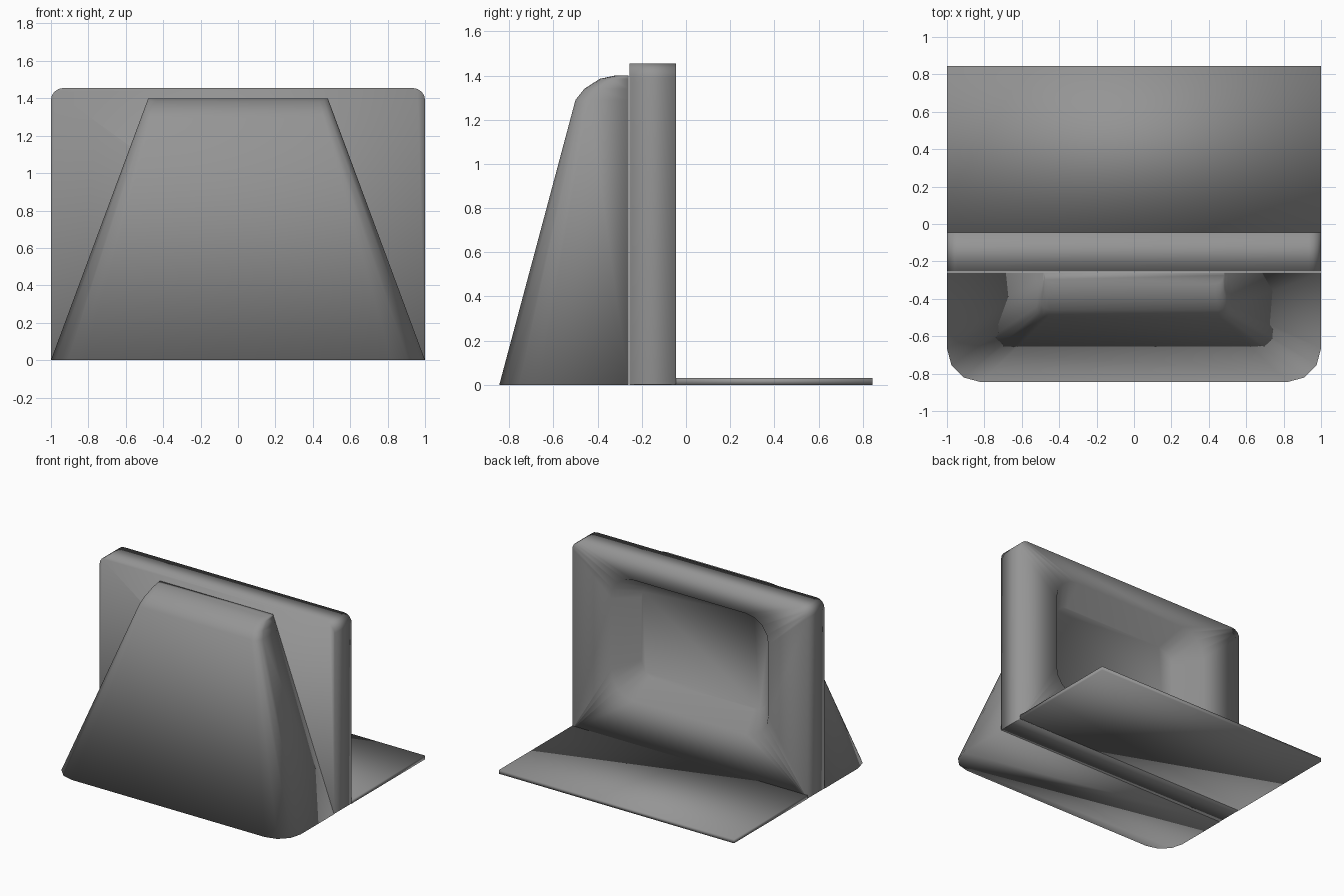
import bpy, bmesh
from math import sin, cos, pi

if "Cube" in bpy.data.objects:
    bpy.data.objects.remove(bpy.data.objects["Cube"], do_unlink=True)

grey = bpy.data.materials.new("plain_grey")
grey.use_nodes = True
COLOUR = (0.3, 0.3, 0.3, 1)
grey.diffuse_color = COLOUR
grey.node_tree.nodes["Principled BSDF"].inputs["Base Color"].default_value = COLOUR


def loft(name, rings):
    """Skin equal-length closed rings and cap both ends."""
    bm = bmesh.new()
    loops = [[bm.verts.new(p) for p in ring] for ring in rings]
    for a, b in zip(loops, loops[1:]):
        n = len(a)
        for i in range(n):
            j = (i + 1) % n
            bm.faces.new((a[i], a[j], b[j], b[i]))
    bm.faces.new(loops[0])
    bm.faces.new(loops[-1])
    bmesh.ops.recalc_face_normals(bm, faces=bm.faces)
    mesh = bpy.data.meshes.new(name)
    bm.to_mesh(mesh)
    bm.free()
    mesh.materials.append(grey)
    mesh.shade_smooth()
    obj = bpy.data.objects.new(name, mesh)
    bpy.context.collection.objects.link(obj)
    return obj


def rounded_rect(y, half, low, high, r_top, r_low, steps=4):
    """Rounded rectangle in the xz plane, counted the same for any radius."""
    corners = [(1, 1, r_top), (-1, 1, r_top), (-1, -1, r_low), (1, -1, r_low)]
    ring = []
    for k, (sx, sz, r) in enumerate(corners):
        cx = sx * (half - r)
        cz = high - r if sz > 0 else low + r
        for s in range(steps + 1):
            a = (k + s / steps) * pi / 2
            ring.append((cx + r * cos(a), y, cz + r * sin(a)))
    return ring


def housing_section(z, half, front, r, back=-0.26, steps=3):
    """Horizontal slice: straight back, two rounded front corners."""
    ring = [(half, back, z)]
    for k, sx in enumerate((1, -1)):
        for s in range(steps + 1):
            a = -(k + s / steps) * pi / 2
            ring.append((sx * (half - r) + r * cos(a), front + r + r * sin(a), z))
    ring.append((-half, back, z))
    return ring


# Upright frame with a recessed opening on its rear face
loft("screen_frame", [
    rounded_rect(-0.255, 1, 0, 1.455, 0.065, 0.004),
    rounded_rect(-0.045, 1, 0, 1.455, 0.065, 0.004),
    rounded_rect(-0.045, 0.67, 0.36, 1.29, 0.19, 0.19),
    rounded_rect(-0.23, 0.54, 0.47, 1.19, 0.12, 0.12),
])

# Tapered housing with a rounded upper edge
loft("tapered_housing", [
    housing_section(z, 1 - 0.52 * z / 1.4, front, r)
    for z, front, r in [(0, -0.845, 0.18), (1.29, -0.50, 0.06),
                        (1.34, -0.46, 0.055), (1.385, -0.39, 0.05),
                        (1.4, -0.32, 0.045)]
])

# Flat base plate
loft("base_plate", [
    [(-1, y, z), (1, y, z), (1, y, z + 0.03), (-1, y, z + 0.03)]
    for y, z in [(-0.05, 0), (0.845, 0)]
])
